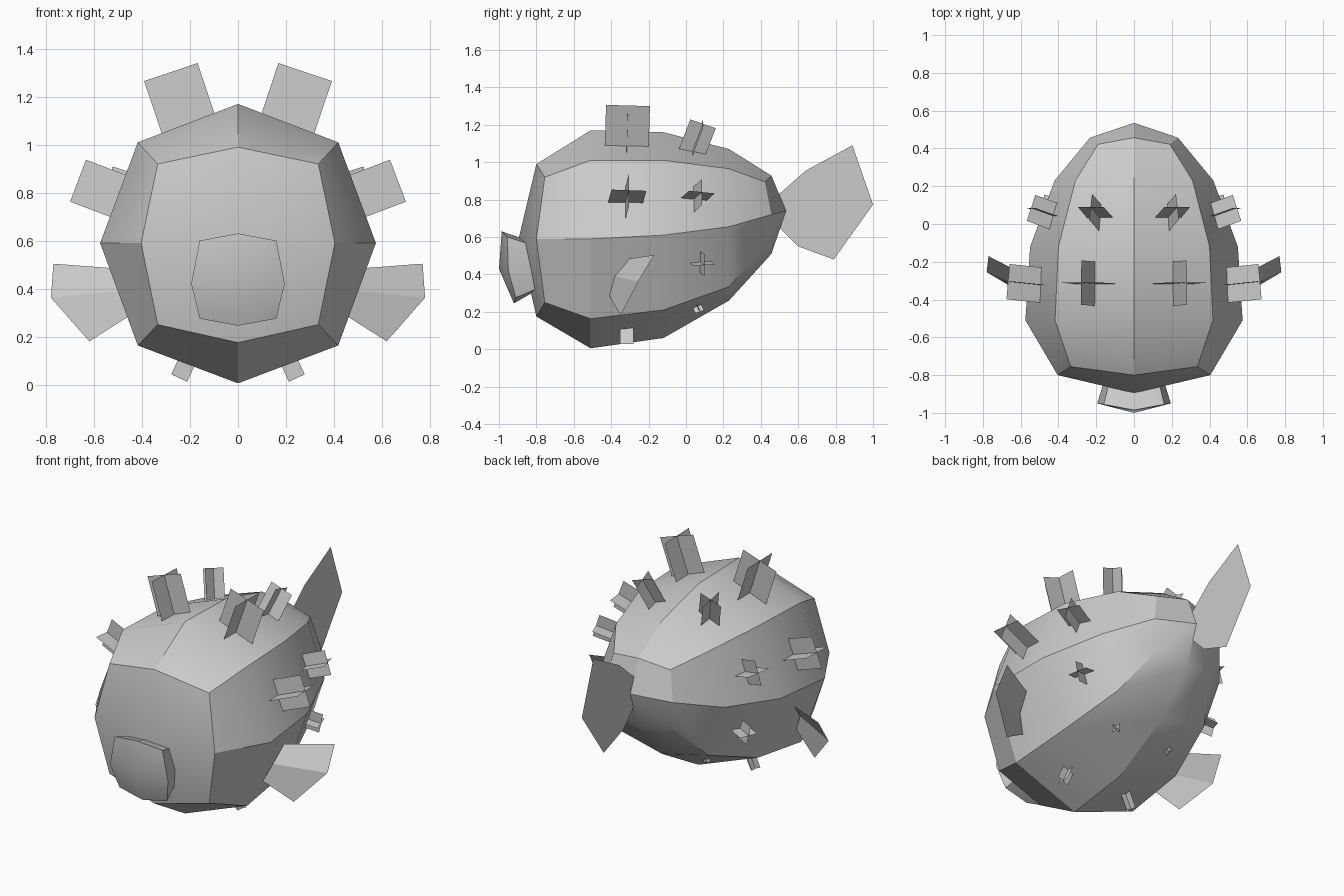
import bpy, math
from mathutils import Vector

if "Cube" in bpy.data.objects:
    bpy.data.objects.remove(bpy.data.objects["Cube"])


def make(name, verts, faces, mirror=False):
    me = bpy.data.meshes.new(name)
    me.from_pydata([tuple(v) for v in verts], [], faces)
    me.update()
    ob = bpy.data.objects.new(name, me)
    bpy.context.collection.objects.link(ob)
    if mirror:
        ob.modifiers.new("mirror", 'MIRROR')
    return ob


def blob(name, rings, front, back):
    """Eight-sided loft closed by four-quad caps; a ring is five points, top to bottom, on +x."""
    verts, faces = [], []
    for r in rings:
        verts += r + [(-x, y, z) for x, y, z in r[3:0:-1]]
    n = len(rings)
    for i in range(n - 1):
        for j in range(8):
            k = (j + 1) % 8
            faces.append((8*i + j, 8*i + k, 8*i + 8 + k, 8*i + 8 + j))
    verts += [front, back]
    last = 8 * (n - 1)
    for j in range(0, 8, 2):
        k = (j + 2) % 8
        faces.append((8*n, k, j + 1, j))
        faces.append((8*n + 1, last + j, last + j + 1, last + k))
    ob = make(name, verts, faces)
    bpy.ops.object.select_all(action='DESELECT')
    bpy.context.view_layer.objects.active = ob
    ob.select_set(True)
    bpy.ops.object.shade_smooth_by_angle(angle=math.radians(30))
    return ob


def ring(y, yd, xd, xs, top, zu, mid, zl, bottom, ys=None):
    ys = y if ys is None else ys
    return [(0, y, top), (xd, yd, zu), (xs, ys, mid), (xd, yd, zl), (0, y, bottom)]


# Body
blob("body", [
    ring(-.80, -.755, .335, .404, .99, .92, .59, .25, .175),
    ring(-.51, -.51, .418, .575, 1.17, 1.01, .59, .163, .005),
    ring(-.12, -.12, .40, .55, 1.16, 1.01, .61, .21, .06),
    ring(.23, .23, .31, .42, 1.07, .965, .655, .334, .26),
    ring(.457, .422, .19, .233, .928, .895, .72, .55, .51),
], (0, -.895, .59), (0, .535, .74))

# Mouth
lip = [(0, -.985, .63), (.16, -.955, .60), (.195, -.95, .42), (.16, -.91, .275), (0, -.92, .245)]
lip_back = [(0, -.84, .58), (.13, -.83, .56), (.155, -.82, .43), (.13, -.78, .33), (0, -.79, .32)]
blob("mouth", [lip, lip_back], (0, -1.0, .43), (0, -.8, .45))

# Tail fin
tail = [(.44, .79), (.51, .84), (.64, .955), (.89, 1.09), (1.0, .773), (.79, .48), (.60, .55), (.48, .67)]
make("tail_fin", [(0, y, z) for y, z in tail], [tuple(range(8))])

# Side fins, folded along the middle
make("side_fins", [(.52, -.30, .485), (.77, -.17, .504), (.50, -.38, .39),
                   (.78, -.255, .362), (.455, -.41, .285), (.62, -.35, .18)],
     [(0, 1, 3, 2), (2, 3, 5, 4)], True)


# Spines: two crossed plates around an axis
def spine(name, root, tip, w):
    a, b = Vector(root), Vector(tip)
    d = (b - a).normalized()
    u = (Vector((0, 1, 0)) - d * d.y).normalized() * w / 2
    v = d.cross(u)
    verts = []
    for s in (u, v):
        verts += [a - s, a + s, b + s, b - s]
    make(name, verts, [(0, 1, 2, 3), (4, 5, 6, 7)], True)


spine("front_top_spines", (.195, -.318, 1.05), (.28, -.31, 1.303), .235)
spine("front_side_spines", (.43, -.33, .76), (.667, -.305, .85), .187)
spine("front_belly_spines", (.20, -.317, .125), (.245, -.317, .027), .073)
spine("rear_top_spines", (.175, .028, 1.04), (.23, .091, 1.205), .145)
spine("rear_side_spines", (.42, .04, .80), (.545, .085, .84), .145)
spine("rear_low_spines", (.38, .065, .475), (.49, .098, .45), .12)
spine("rear_belly_spines", (.17, .05, .25), (.19, .073, .2), .05)
